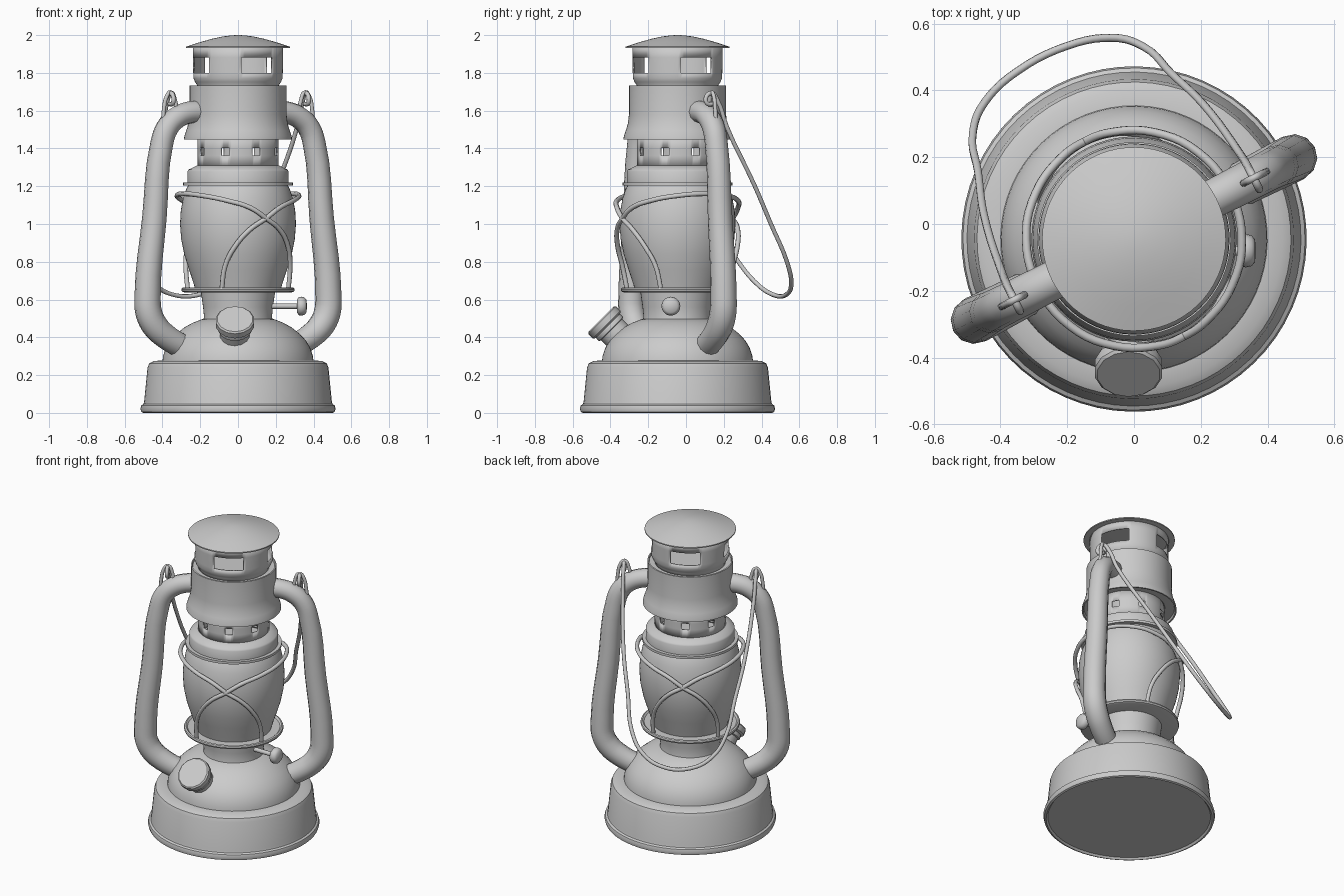
import bpy, bmesh, math
from mathutils import Vector, Matrix

CENTRE = Vector((0, -0.045, 0))
TURN = math.radians(27)          # the arms, vents and guard are turned about the axis
LOCAL = Matrix.Translation(CENTRE) @ Matrix.Rotation(TURN, 4, 'Z')


def finish(obj, matrix, angle=35):
    obj.matrix_world = matrix
    obj.data.shade_smooth()
    obj.data.set_sharp_from_angle(angle=math.radians(angle))
    return obj


def lathe(name, profile, n=64, matrix=LOCAL, hole=None, thick=0, angle=35):
    """Revolve (radius, z) points; hole = (band index, count, half angle) cuts windows."""
    bm = bmesh.new()
    rings = [[bm.verts.new((r * math.sin(2 * math.pi * i / n),
                            -r * math.cos(2 * math.pi * i / n), z)) for i in range(n)]
             for r, z in profile]
    for k in range(len(rings) - 1):
        for i in range(n):
            if hole and k == hole[0]:
                step = 360 / hole[1]
                a = (360 * (i + 0.5) / n + step / 2) % step - step / 2
                if abs(a) < hole[2]:
                    continue
            j = (i + 1) % n
            bm.faces.new((rings[k][i], rings[k][j], rings[k + 1][j], rings[k + 1][i]))
    bmesh.ops.remove_doubles(bm, verts=bm.verts, dist=1e-5)
    me = bpy.data.meshes.new(name)
    bm.to_mesh(me)
    bm.free()
    obj = bpy.data.objects.new(name, me)
    bpy.context.collection.objects.link(obj)
    if thick:
        m = obj.modifiers.new("wall", 'SOLIDIFY')
        m.thickness = thick
    return finish(obj, matrix, angle)


def tube(name, points, radius, radii=None, sides=2, res=5, cyclic=False):
    """Round tube along a smooth path in the turned frame."""
    cu = bpy.data.curves.new(name, 'CURVE')
    cu.dimensions = '3D'
    cu.bevel_depth = radius
    cu.bevel_resolution = sides
    cu.resolution_u = res
    cu.use_fill_caps = True
    sp = cu.splines.new('BEZIER')
    sp.bezier_points.add(len(points) - 1)
    for k, (bp, p) in enumerate(zip(sp.bezier_points, points)):
        bp.co = p
        bp.handle_left_type = bp.handle_right_type = 'AUTO'
        bp.radius = radii[k] if radii else 1
    sp.use_cyclic_u = cyclic
    obj = bpy.data.objects.new(name, cu)
    bpy.context.collection.objects.link(obj)
    bpy.ops.object.select_all(action='DESELECT')
    obj.select_set(True)
    bpy.context.view_layer.objects.active = obj
    bpy.ops.object.convert(target='MESH')
    return finish(bpy.context.object, LOCAL, 50)


# Base skirt with rolled lip
lathe("base", [(0, 0.012), (0.49, 0.012), (0.5, 0), (0.512, 0.005), (0.517, 0.022),
               (0.512, 0.04), (0.5, 0.047), (0.497, 0.06), (0.479, 0.24), (0.47, 0.262),
               (0.445, 0.275), (0.39, 0.278)])
# Fuel tank dome and burner neck
lathe("tank_dome", [(0.40, 0.27), (0.397, 0.30), (0.382, 0.345), (0.358, 0.385),
                    (0.325, 0.42), (0.285, 0.452), (0.24, 0.477), (0.195, 0.495), (0.16, 0.5)])
lathe("burner_neck", [(0.185, 0.48), (0.18, 0.51), (0.185, 0.56), (0.197, 0.645)])
# Plate under the globe, with a wire rim
lathe("lower_plate", [(0, 0.638), (0.285, 0.638), (0.297, 0.643), (0.3, 0.652),
                      (0.297, 0.661), (0.288, 0.665), (0.278, 0.656), (0, 0.656)])
# Glass globe
lathe("globe", [(0.225, 0.65), (0.237, 0.69), (0.26, 0.76), (0.285, 0.84), (0.301, 0.92),
                (0.307, 1.0), (0.303, 1.07), (0.29, 1.14), (0.272, 1.19), (0.26, 1.21)])
# Plate and collar above the globe
lathe("upper_plate", [(0, 1.203), (0.29, 1.203), (0.29, 1.219), (0.266, 1.219)])
lathe("collar", [(0.268, 1.215), (0.268, 1.278), (0.262, 1.288), (0.217, 1.31), (0.2, 1.312)])
# Vent ring with eight small openings
lathe("vent_ring", [(0.215, 1.30), (0.215, 1.362), (0.215, 1.403), (0.215, 1.47)],
      n=120, hole=(1, 8, 6), thick=0.008)
# Flared chimney
lathe("chimney", [(0.2, 1.465), (0.272, 1.462), (0.277, 1.448), (0.286, 1.448),
                  (0.284, 1.465), (0.274, 1.495), (0.263, 1.53), (0.257, 1.58),
                  (0.257, 1.732), (0.25, 1.734), (0.247, 1.722), (0.0, 1.722)])
# Hood with four windows, and its cap
lathe("hood", [(0.214, 1.715), (0.216, 1.735), (0.228, 1.752), (0.236, 1.772),
               (0.237, 1.80), (0.238, 1.882), (0.239, 1.945)],
      n=96, hole=(4, 4, 22.5), thick=0.008)
lathe("hood_cap", [(0, 1.94), (0.268, 1.931), (0.275, 1.932), (0.275, 1.939),
                   (0.2, 1.963), (0.14, 1.98), (0.08, 1.993), (0.03, 1.999), (0, 2.0)])

# Side air tubes and bail ears
ARM = [(0.20, 1.595), (0.29, 1.59), (0.365, 1.562), (0.42, 1.51), (0.452, 1.43),
       (0.497, 1.03), (0.537, 0.62), (0.53, 0.53), (0.493, 0.46), (0.43, 0.405), (0.33, 0.35)]
WIDTH = [0.9, 0.9, 0.92, 0.92, 0.93, 1.0, 1.07, 1.09, 1.08, 1.05, 1.0]
for side, label in ((1, "right"), (-1, "left")):
    tube(label + "_air_tube", [(side * s, 0, z) for s, z in ARM], 0.065, WIDTH, sides=4, res=4)
    tube(label + "_ear", [(side * (0.40 + a), 0, z) for a, z in
                          ((-0.035, 1.60), (-0.026, 1.655), (0, 1.698), (0.026, 1.67),
                           (0.04, 1.61), (0.045, 1.56))], 0.011, res=4)

# Bail handle hanging at the back, hooked through both ears
BAIL = [(0.402, 0.01, 1.635), (0.402, -0.03, 1.64), (0.402, -0.033, 1.675),
        (0.402, 0.0, 1.692), (0.402, 0.035, 1.65)]
BAIL += [(s, n, 1.67 - 1.72 * n) for s, n in
         ((0.398, 0.09), (0.367, 0.27), (0.325, 0.39), (0.287, 0.50), (0.212, 0.568), (0.085, 0.606))]
tube("bail_handle", BAIL + [(-s, n, z) for s, n, z in reversed(BAIL)], 0.012)

# Globe guard: each wire peaks beside an arm and falls across a face, making an X per face
WIRE = [(-90, 0.32, 1.16), (-63, 0.323, 1.15), (-38, 0.325, 1.125), (-15, 0.327, 1.085),
        (0, 0.327, 1.03), (16, 0.325, 0.97), (30, 0.317, 0.88), (40, 0.3, 0.78), (45, 0.28, 0.65)]


def polar(deg, r, z):
    a = math.radians(deg)
    return (r * math.sin(a), -r * math.cos(a), z)


for side in (0, 1):
    path = [polar(a + 180 * side, r, z) for a, r, z in WIRE]
    back = [polar(-180 - a + 180 * side, r, z) for a, r, z in WIRE[1:]]
    tube("guard_wire_%d" % (side + 1), back[::-1] + path, 0.013)

# Filler neck and screw cap, tilted forward
filler = (Matrix.Translation((-0.016, -0.45, 0.497)) @ Matrix.Rotation(math.radians(45), 4, 'X'))
lathe("filler_cap", [(0, 0), (0.095, 0), (0.103, -0.008), (0.103, -0.042), (0.095, -0.05),
                     (0.088, -0.052), (0.09, -0.058), (0.09, -0.075), (0.08, -0.08),
                     (0.08, -0.2)], n=14, matrix=filler, angle=40)

# Wick knob on its stem
knob = Matrix.Translation((0, -0.08, 0.565)) @ Matrix.Rotation(math.radians(90), 4, 'Y')
lathe("wick_knob", [(0.014, 0.15), (0.014, 0.312), (0.035, 0.313), (0.048, 0.322), (0.05, 0.335),
                    (0.046, 0.352), (0.034, 0.362), (0, 0.366)], n=20, matrix=knob, angle=50)
